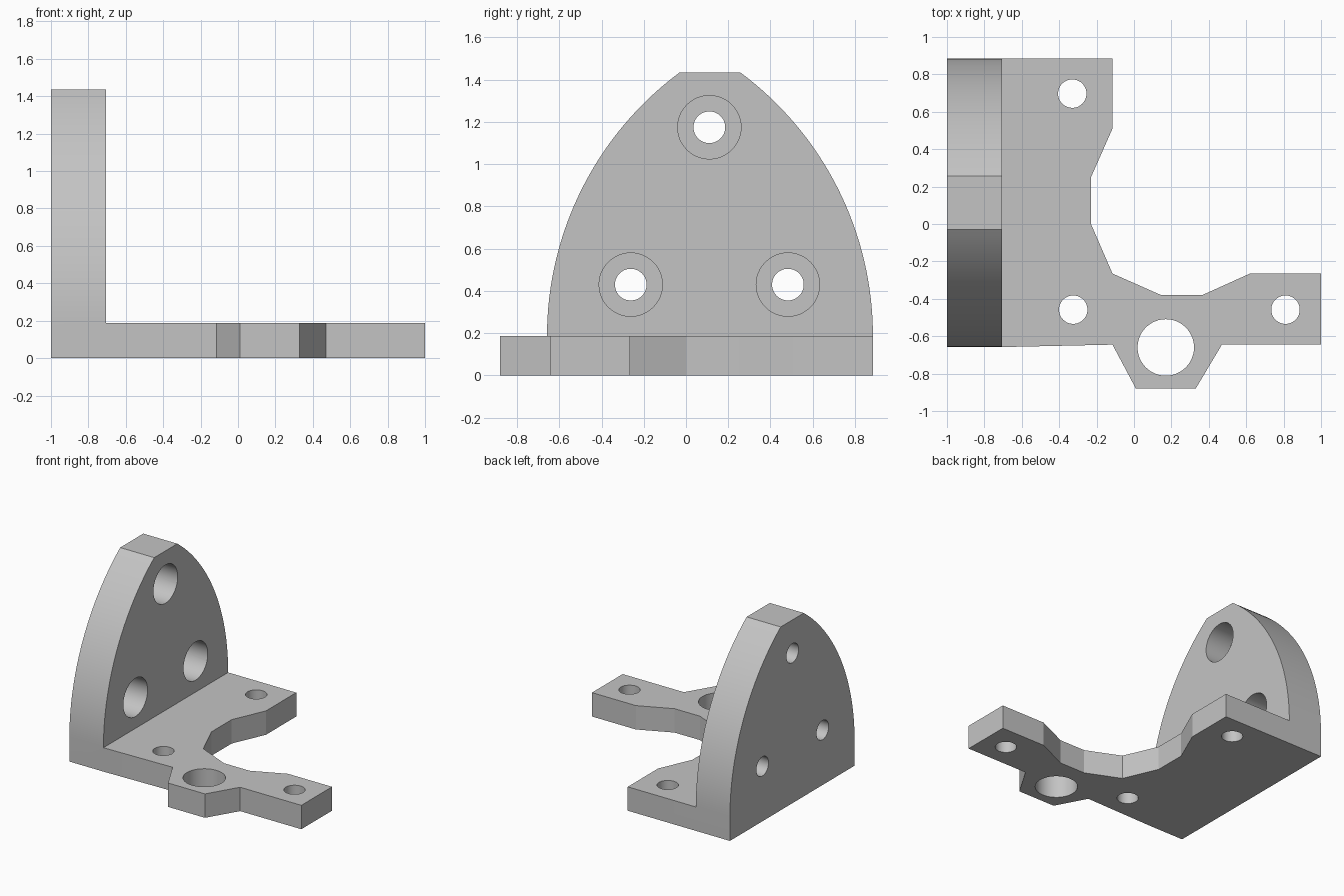
import bpy, bmesh, math
from mathutils import Matrix, Vector

cube = bpy.data.objects.get("Cube")
if cube:
    bpy.data.objects.remove(cube, do_unlink=True)

# Single flat grey
grey = bpy.data.materials.new("grey")
grey.use_nodes = True
colour = (0.55, 0.55, 0.55, 1)
grey.diffuse_color = colour
grey.node_tree.nodes["Principled BSDF"].inputs["Base Color"].default_value = colour

BASE_TOP, TOP = 0.187, 1.435
LEFT, PLATE_X = -1.0, -0.705
FRONT, BACK = -0.658, 0.885
MID = (FRONT + BACK) / 2


def prism(name, points, direction):
    """Extrude a closed outline into a solid object."""
    bm = bmesh.new()
    face = bm.faces.new([bm.verts.new(p) for p in points])
    new = bmesh.ops.extrude_face_region(bm, geom=[face])["geom"]
    bmesh.ops.translate(bm, vec=direction,
                        verts=[v for v in new if isinstance(v, bmesh.types.BMVert)])
    bmesh.ops.recalc_face_normals(bm, faces=bm.faces)
    mesh = bpy.data.meshes.new(name)
    bm.to_mesh(mesh)
    bm.free()
    obj = bpy.data.objects.new(name, mesh)
    bpy.context.collection.objects.link(obj)
    mesh.materials.append(grey)
    return obj


def drill(centre, radius, depth, axis):
    """Cylindrical cutter centred on a point, along x or z."""
    turn = Matrix.Rotation(math.pi / 2, 3, "Y") if axis == "x" else Matrix.Identity(3)
    n = 48
    ring = [Vector(centre) + turn @ Vector((radius * math.cos(2 * math.pi * i / n),
            radius * math.sin(2 * math.pi * i / n), -depth / 2)) for i in range(n)]
    return prism("drill_cutter", ring, turn @ Vector((0, 0, depth)))


def combine(target, tool, operation):
    """Apply a boolean and discard the tool."""
    tool.hide_render = True
    bpy.context.view_layer.objects.active = target
    mod = target.modifiers.new(operation.title(), "BOOLEAN")
    mod.operation, mod.solver, mod.object = operation, "EXACT", tool
    bpy.ops.object.modifier_apply(modifier=mod.name)
    bpy.data.objects.remove(tool, do_unlink=True)


# Flat base with two arms and a boss at the front
outline = [(LEFT, FRONT), (PLATE_X, FRONT), (-0.115, -0.645), (0.01, -0.88),
           (0.33, -0.88), (0.47, -0.645), (1, -0.645), (1, -0.265),
           (0.62, -0.265), (0.365, -0.38), (0.145, -0.38), (-0.115, -0.265),
           (-0.23, 0), (-0.23, 0.25), (-0.115, 0.51), (-0.115, BACK), (LEFT, BACK)]
bracket = prism("bracket", [(x, y, 0) for x, y in outline], (0, 0, BASE_TOP))

# Upright plate: two mirrored arcs meeting a flat top
half, flat, rise = (BACK - FRONT) / 2, 0.143, TOP - BASE_TOP
drop = half - flat
radius = (drop ** 2 + rise ** 2) / (2 * drop)
sweep = math.asin(rise / radius)
steps = 32
arc = [(half - radius * (1 - math.cos(sweep * i / steps)),
        BASE_TOP + radius * math.sin(sweep * i / steps)) for i in range(steps + 1)]
profile = [(MID + w, z) for w, z in arc] + [(MID - w, z) for w, z in reversed(arc)]
plate = prism("upright_plate", [(LEFT, y, z) for y, z in profile], (PLATE_X - LEFT, 0, 0))
combine(bracket, plate, "UNION")

# Base holes
for x, y, r in [(-0.33, 0.697, 0.076), (-0.325, -0.458, 0.076),
                (0.81, -0.458, 0.076), (0.17, -0.66, 0.151)]:
    combine(bracket, drill((x, y, 0.1), r, 0.5, "z"), "DIFFERENCE")

# Counterbored holes through the upright plate
BORE = 0.2
for dy, z in [(0, 1.175), (-0.372, 0.43), (0.372, 0.43)]:
    combine(bracket, drill((-0.85, MID - 0.003 + dy, z), 0.075, 0.6, "x"), "DIFFERENCE")
    combine(bracket, drill((PLATE_X, MID - 0.003 + dy, z), 0.15, 2 * BORE, "x"), "DIFFERENCE")

# Smooth curved walls, sharp rims
bpy.ops.object.select_all(action="DESELECT")
bracket.select_set(True)
bpy.context.view_layer.objects.active = bracket
bpy.ops.object.shade_smooth_by_angle(angle=math.radians(20))
